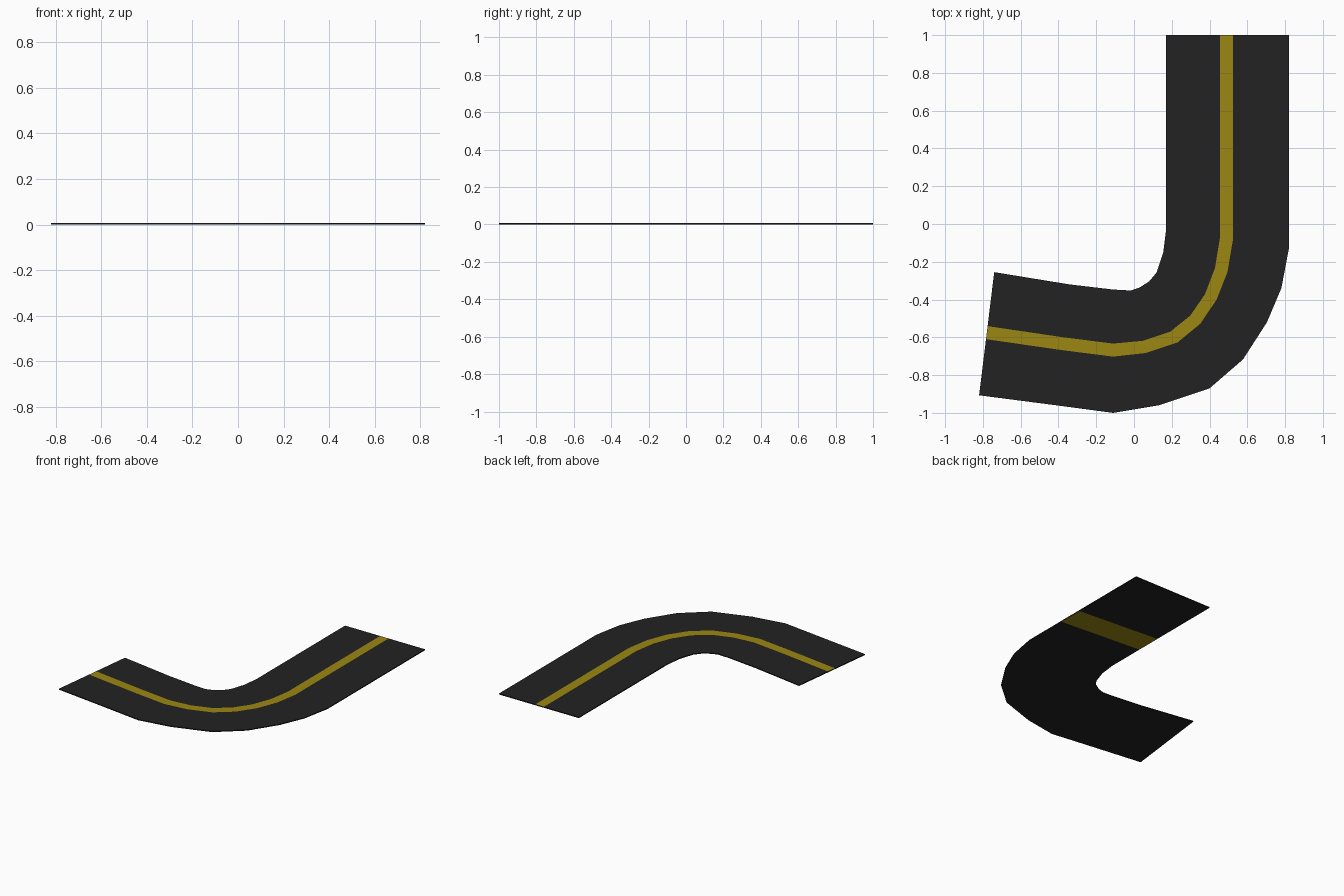
import bpy, bmesh
from mathutils import Vector

if "Cube" in bpy.data.objects:
    bpy.data.objects.remove(bpy.data.objects["Cube"])

THICK = 0.007
# Cross-sections along the bend: inner edge (x, y), outer edge (x, y)
SECTIONS = [
    (0.17, 1.00, 0.82, 1.00),
    (0.17, 0.45, 0.82, 0.40),
    (0.17, 0.26, 0.82, 0.21),
    (0.17, -0.03, 0.82, -0.13),
    (0.155, -0.15, 0.78, -0.34),
    (0.12, -0.256, 0.704, -0.52),
    (0.08, -0.304, 0.577, -0.717),
    (0.03, -0.336, 0.40, -0.87),
    (-0.018, -0.352, 0.13, -0.96),
    (-0.11, -0.347, -0.11, -1.00),
    (-0.34, -0.32, -0.41, -0.96),
    (-0.74, -0.255, -0.82, -0.907),
]
ACROSS = (0.0, 0.438, 0.544, 1.0)   # edge, stripe start, stripe end, edge
STRIPE_COLUMN = 1
UNDERSIDE_BAND = 1                  # segment painted across the underside


def material(name, rgb):
    m = bpy.data.materials.new(name)
    m.diffuse_color = (*rgb, 1.0)
    m.use_nodes = True
    m.node_tree.nodes["Principled BSDF"].inputs["Base Color"].default_value = m.diffuse_color
    return m


asphalt = material("dark asphalt", (0.0165, 0.0165, 0.0165))
yellow = material("yellow paint", (0.33, 0.243, 0.006))

bm = bmesh.new()


def grid(z):
    rows = []
    for xi, yi, xo, yo in SECTIONS:
        a, b = Vector((xi, yi, z)), Vector((xo, yo, z))
        rows.append([bm.verts.new(a.lerp(b, t)) for t in ACROSS])
    return rows


top, bottom = grid(THICK), grid(0.0)
last = len(ACROSS) - 1

# Road surface with centre stripe, and underside with one crossing band
for i in range(len(SECTIONS) - 1):
    for j in range(last):
        f = bm.faces.new((top[i][j], top[i + 1][j], top[i + 1][j + 1], top[i][j + 1]))
        f.material_index = int(j == STRIPE_COLUMN)
        f = bm.faces.new((bottom[i][j], bottom[i][j + 1], bottom[i + 1][j + 1], bottom[i + 1][j]))
        f.material_index = int(i == UNDERSIDE_BAND)
    # Kerb edges
    for j in (0, last):
        bm.faces.new((top[i][j], bottom[i][j], bottom[i + 1][j], top[i + 1][j]))

# End caps
for i in (0, len(SECTIONS) - 1):
    for j in range(last):
        bm.faces.new((top[i][j], top[i][j + 1], bottom[i][j + 1], bottom[i][j]))

bmesh.ops.recalc_face_normals(bm, faces=bm.faces[:])
mesh = bpy.data.meshes.new("curved_road")
bm.to_mesh(mesh)
bm.free()
mesh.materials.append(asphalt)
mesh.materials.append(yellow)
bpy.context.collection.objects.link(bpy.data.objects.new("curved_road", mesh))
